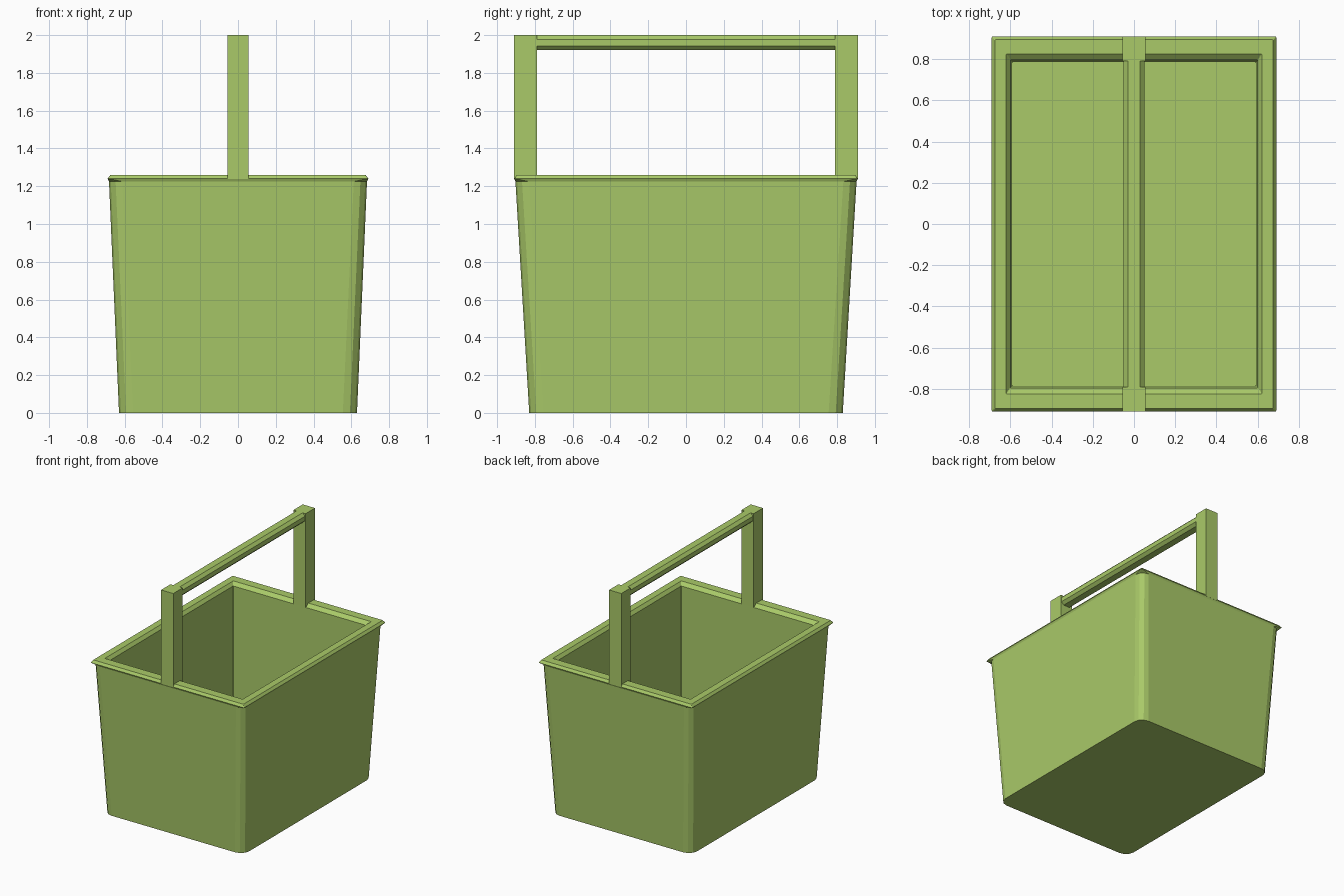
import bpy, bmesh, math

if "Cube" in bpy.data.objects:
    bpy.data.objects.remove(bpy.data.objects["Cube"])

mat = bpy.data.materials.new("green_plastic")
mat.diffuse_color = (0.40, 0.59, 0.14, 1)
mat.use_nodes = True
mat.node_tree.nodes["Principled BSDF"].inputs["Base Color"].default_value = mat.diffuse_color


def finish(bm, name):
    bmesh.ops.recalc_face_normals(bm, faces=bm.faces)
    me = bpy.data.meshes.new(name)
    bm.to_mesh(me)
    bm.free()
    me.materials.append(mat)
    ob = bpy.data.objects.new(name, me)
    bpy.context.collection.objects.link(ob)
    return ob


def rounded_rect(hx, hy, r, steps=3):
    pts = []
    for k, (sx, sy) in enumerate([(1, 1), (-1, 1), (-1, -1), (1, -1)]):
        for i in range(steps + 1):
            a = math.pi / 2 * (k + i / steps)
            pts.append((sx * (hx - r) + r * math.cos(a),
                        sy * (hy - r) + r * math.sin(a)))
    return pts


def loft(name, rings):
    bm = bmesh.new()
    loops = [[bm.verts.new(p) for p in ring] for ring in rings]
    n = len(loops[0])
    for a, b in zip(loops, loops[1:]):
        for i in range(n):
            j = (i + 1) % n
            bm.faces.new((a[i], a[j], b[j], b[i]))
    bm.faces.new(loops[0])
    bm.faces.new(loops[-1])
    return finish(bm, name)


# Basket shell: outer wall, folded rim, inner wall, floor (hx, hy, z, corner radius)
sections = [
    (0.63, 0.83, 0.00, 0.075),
    (0.683, 0.903, 1.225, 0.07),
    (0.69, 0.91, 1.24, 0.006),
    (0.675, 0.895, 1.26, 0.006),
    (0.62, 0.825, 1.26, 0.004),
    (0.60, 0.795, 1.235, 0.004),
    (0.592, 0.785, 0.04, 0.004),
]
loft("basket", [[(x, y, z) for x, y in rounded_rect(hx, hy, r)]
                for hx, hy, z, r in sections])

# Handle posts
for side, name in ((-1, "front_post"), (1, "back_post")):
    rect = [(-0.055, 0.79), (0.055, 0.79), (0.055, 0.91), (-0.055, 0.91)]
    loft(name, [[(x, side * y, z) for x, y in rect] for z in (1.238, 2.0)])

# Chamfered grip bar between the posts
octagon = [(0.028, 2.0), (0.05, 1.978), (0.05, 1.942), (0.028, 1.92),
           (-0.028, 1.92), (-0.05, 1.942), (-0.05, 1.978), (-0.028, 2.0)]
loft("grip_bar", [[(x, y, z) for x, z in octagon] for y in (-0.79, 0.79)])
